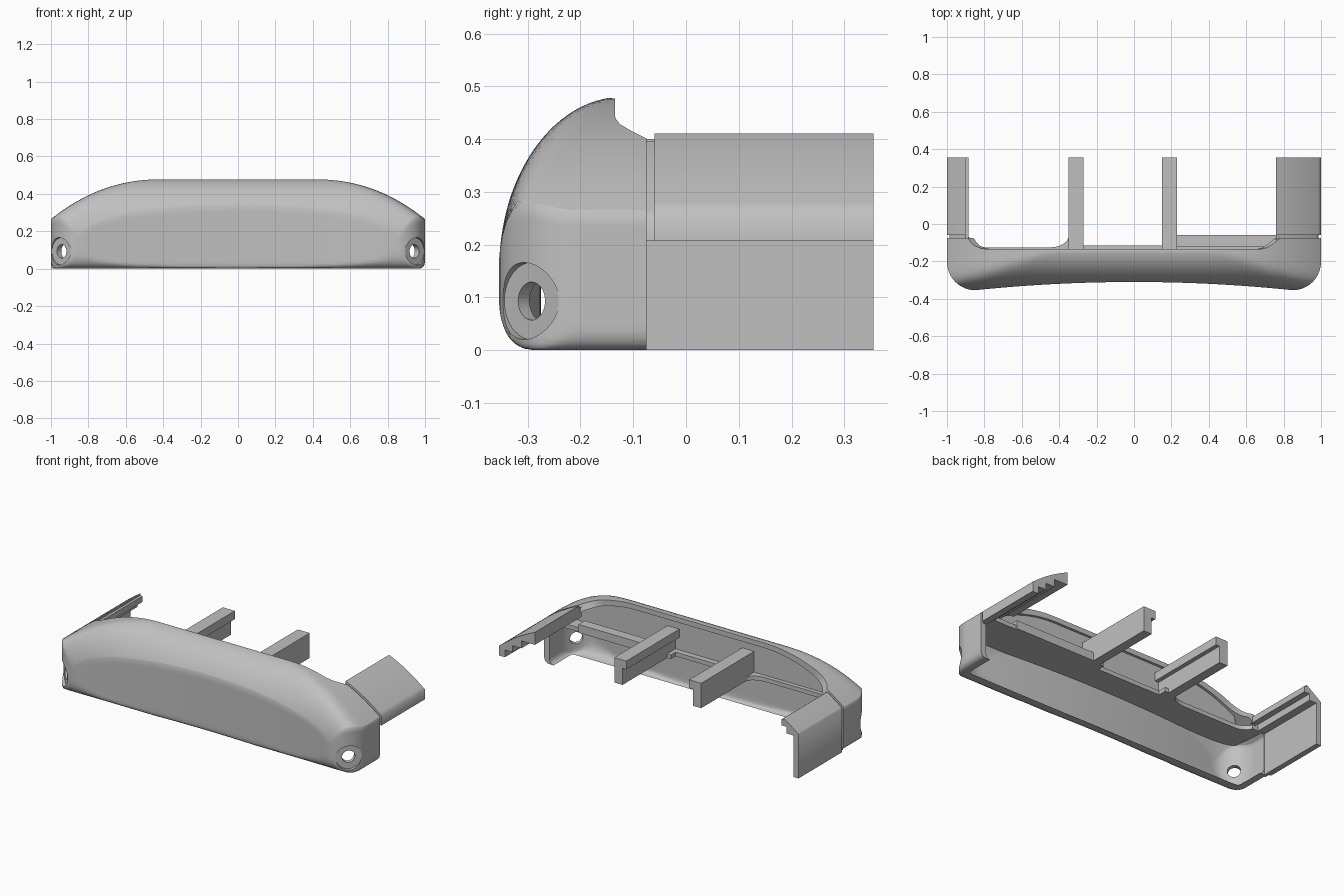
import bpy, bmesh
from math import sqrt, sin, pi
from mathutils import Vector

cube = bpy.data.objects.get("Cube")
if cube:
    bpy.data.objects.remove(cube)

grey = bpy.data.materials.new("plain_grey")
grey.use_nodes = True
colour = (0.53, 0.53, 0.53, 1)
grey.diffuse_color = colour
grey.node_tree.nodes["Principled BSDF"].inputs["Base Color"].default_value = colour


def finish(bm, name):
    bmesh.ops.recalc_face_normals(bm, faces=bm.faces[:])
    me = bpy.data.meshes.new(name)
    bm.to_mesh(me)
    bm.free()
    me.materials.append(grey)
    ob = bpy.data.objects.new(name, me)
    bpy.context.collection.objects.link(ob)
    return ob


def activate(ob):
    bpy.ops.object.select_all(action='DESELECT')
    ob.select_set(True)
    bpy.context.view_layer.objects.active = ob


def smooth(ob):
    activate(ob)
    bpy.ops.object.shade_smooth_by_angle(angle=1.0)


def prism(name, pts, lo, hi, axis):
    """Extrude an outline along y (points are x, z) or z (points are x, y)."""
    bm = bmesh.new()
    place = (lambda a, b: (a, lo, b)) if axis == 'y' else (lambda a, b: (a, b, lo))
    face = bm.faces.new([bm.verts.new(place(a, b)) for a, b in pts])
    out = bmesh.ops.extrude_face_region(bm, geom=[face])
    step = Vector((0, hi - lo, 0)) if axis == 'y' else Vector((0, 0, hi - lo))
    bmesh.ops.translate(bm, vec=step,
                        verts=[v for v in out["geom"] if isinstance(v, bmesh.types.BMVert)])
    return finish(bm, name)


# Shape rules of the shell
CREST = 0.478
WALL = 0.035


def crown(x):                       # outline seen from the front
    return CREST - 0.213 * max(0, (abs(x) - 0.4) / 0.6) ** 2.25


def dome(y):                        # outline seen from the side
    return 0.15 + 0.33 * sqrt(max(0, 1 - ((y + 0.12) / 0.235) ** 2))


def roof(x, y):
    return CREST - ((CREST - crown(x)) ** 3 + abs(CREST - dome(y)) ** 3) ** (1 / 3)


def front(x):                       # hollowed front with round corners
    a = abs(x)
    if a <= 0.85:
        return -0.31 - 0.044 * (a / 0.85) ** 2
    return -0.2 - 0.154 * sqrt(max(0, 1 - ((a - 0.85) / 0.15) ** 2))


def rear(x):                        # back rim, notch ends earlier on the left
    start = 0.66 if x > 0 else 0.78
    s = min(1, max(0, (abs(x) - start) / 0.1))
    return -0.135 + 0.06 * (1 - sqrt(1 - s * s))


def bulge(z, size):
    return sqrt(max(0, 1 - (1 - min(1, z / size)) ** 2))


# Shell: every outer point has an inner partner
corner = [0.85 + 0.15 * sin(pi / 2 * k / 12) for k in range(1, 13)]
xs = [-x for x in reversed(corner)] + [-0.85 + 0.034 * k for k in range(51)] + corner
ROWS, DROPS = 24, 14
bm = bmesh.new()
partner = {}


def underside(x, y, z):             # bottom edge rounding
    side = 0.97 + 0.03 * bulge(z, 0.04)
    tuck = 0.012 * (1 - bulge(z, 0.03)) * min(1, max(0, (-0.2 - y) / 0.1))
    return max(-side, min(side, x)), max(y, -0.3 - 0.055 * bulge(z, 0.1)) + tuck


def point(x, y, t, drop):
    """One shell point: t runs front to back, drop runs from the ground (0) to the roof (1)."""
    top = roof(x, y)
    made = []
    for inset, height in ((0, top * drop), (WALL, (top - 0.03) * drop)):
        px, py = underside(x, y, height)
        made.append(bm.verts.new((px * (1 - inset), py + inset * (1 - t), height)))
    partner[made[0]] = made[1]
    return made[0]


grid, plan = [], {}
for x in xs:
    col = []
    for j in range(ROWS + 1):
        t = (j / ROWS) ** 1.5
        y = front(x) + (rear(x) - front(x)) * t
        col.append(point(x, y, t, 1))
        plan[col[-1]] = (x, y, t)
    grid.append(col)
strips = list(zip(grid, grid[1:]))
ring = grid[0][:0:-1] + [c[0] for c in grid] + grid[-1][1:]
spots = [plan[v] for v in ring]
for k in range(1, DROPS + 1):
    lower = [point(*s, (1 - k / DROPS) ** 1.6) for s in spots]
    strips.append((ring, lower))
    ring = lower
for a, b in strips:
    for j in range(len(a) - 1):
        bm.faces.new((a[j], b[j], b[j + 1], a[j + 1]))
rim = [e.verts[:] for e in bm.edges if e.is_boundary]
for f in bm.faces[:]:
    bm.faces.new([partner[v] for v in reversed(f.verts[:])])
for a, b in rim:
    bm.faces.new((a, b, partner[b], partner[a]))
shell = finish(bm, "bumper_shell")

# Corner recesses and screw holes
for s in (-1, 1):
    out = Vector((s, -1, 0)).normalized()
    centre = Vector((s * 0.85, -0.2, 0.093))
    for radius, near, far in ((0.073, 0.131, 0.25), (0.036, 0.03, 0.3)):
        bpy.ops.mesh.primitive_cylinder_add(
            vertices=40, radius=radius, depth=far - near,
            location=centre + out * (near + far) / 2,
            rotation=out.to_track_quat('Z', 'Y').to_euler())
        cutter = bpy.context.object
        cutter.data.materials.append(grey)
        activate(shell)
        cut = shell.modifiers.new("cut", 'BOOLEAN')
        cut.operation = 'DIFFERENCE'
        cut.solver = 'EXACT'
        cut.object = cutter
        bpy.ops.object.modifier_apply(modifier="cut")
        bpy.data.objects.remove(cutter)
smooth(shell)

# Upright wall closing the back of the dome
wall_top = [(x, roof(x, -0.16) - 0.018) for x in xs if -0.85 < x < 0.85]
prism("back_wall", [(-0.84, 0.255)] + wall_top + [(0.84, 0.255)], -0.175, -0.15, 'y')

# Inner ledge with rounded notches at the back
front_edge = [(x, front(x) + 0.03) for x in xs if abs(x) < 0.94]


def arc(cx, cy, rx, ry, flip):
    pts = [(cx + rx * sin(pi / 2 * k / 8), cy + ry * (1 - sin(pi / 2 * (8 - k) / 8)))
           for k in range(9)]
    return pts[::-1] if flip else pts


back_edge = [(0.95, -0.07), (0.15, -0.07), (0.15, -0.115), (-0.27, -0.115), (-0.27, -0.065)]
back_edge += arc(-0.45, -0.125, 0.1, 0.06, True)
back_edge += arc(-0.79, -0.125, -0.09, 0.055, False) + [(-0.95, -0.07)]
smooth(prism("inner_ledge", front_edge + back_edge, 0.25, 0.275, 'z'))
prism("ledge_rail", [(0.22, -0.12), (0.76, -0.12), (0.76, -0.06), (0.22, -0.06)],
      0.25, 0.3, 'z')

# Two rear bars, each wider at the top
for name, x, inset in (("left_bar", 0.15, 0.0), ("right_bar", -0.35, 0.025)):
    step = 0.025 - inset
    prism(name, [(x + step, 0.25), (x + 0.08 - inset, 0.25), (x + 0.08 - inset, 0.35),
                 (x + 0.08, 0.35), (x + 0.08, 0.4), (x, 0.4), (x, 0.35), (x + step, 0.35)],
          -0.15, 0.355, 'y')


# Curved side panels, with a slimmer joint behind each
def crown_arc(x0, s, drop):
    return [(s * (x0 + (1 - drop - x0) * k / 14),
             crown(x0 + (1 - x0) * k / 14) - drop) for k in range(15)]


left_steps = [(0.96, 0.207), (0.96, 0.25), (0.91, 0.25), (0.91, 0.29),
              (0.85, 0.29), (0.85, 0.335), (0.76, 0.335)]
right_steps = [(-0.967, 0), (-0.967, 0.25), (-0.92, 0.25), (-0.92, 0.29),
               (-0.885, 0.29), (-0.885, 0.325), (-0.9, 0.325)]
for part, drop, y0, y1 in (("panel", 0, -0.06, 0.355), ("joint", 0.014, -0.09, -0.06)):
    smooth(prism("left_" + part, crown_arc(0.76, 1, drop) + [(1 - drop, 0.207)] + left_steps,
                 y0, y1, 'y'))
    smooth(prism("right_" + part, crown_arc(0.9, -1, drop) + [(drop - 1, 0)] + right_steps,
                 y0, y1, 'y'))
